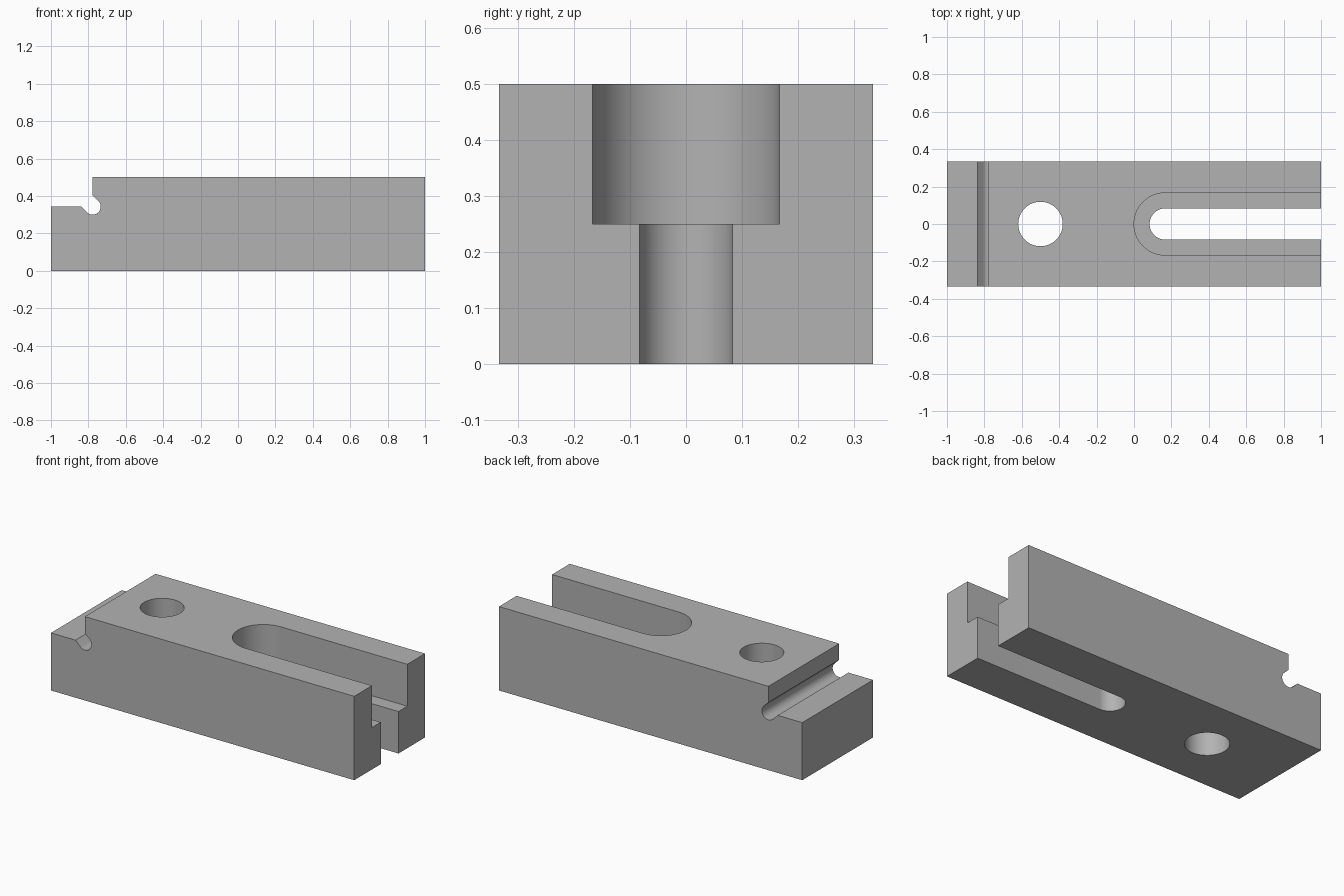
import bpy, bmesh
from math import sin, cos, pi, radians
from mathutils import Vector

cube = bpy.data.objects.get("Cube")
if cube:
    bpy.data.objects.remove(cube, do_unlink=True)

steel = bpy.data.materials.new("plain grey")
steel.use_nodes = True
grey = (0.45, 0.45, 0.45, 1)
steel.diffuse_color = grey
steel.node_tree.nodes["Principled BSDF"].inputs["Base Color"].default_value = grey

LENGTH, WIDTH, HEIGHT = 2, 2 / 3, 0.5


def arc(cx, cy, r, start, end, steps):
    """Points on an arc, angles in degrees."""
    angles = [radians(start + (end - start) * i / steps) for i in range(steps + 1)]
    return [(cx + r * cos(a), cy + r * sin(a)) for a in angles]


def extrude(name, points, direction):
    """Closed prism made from a loop of 3D points."""
    bm = bmesh.new()
    face = bm.faces.new([bm.verts.new(p) for p in points])
    result = bmesh.ops.extrude_face_region(bm, geom=[face])
    moved = [v for v in result["geom"] if isinstance(v, bmesh.types.BMVert)]
    bmesh.ops.translate(bm, verts=moved, vec=Vector(direction))
    bmesh.ops.recalc_face_normals(bm, faces=bm.faces)
    mesh = bpy.data.meshes.new(name)
    bm.to_mesh(mesh)
    bm.free()
    mesh.materials.append(steel)
    obj = bpy.data.objects.new(name, mesh)
    bpy.context.collection.objects.link(obj)
    return obj


# Block side profile with stepped end and rounded relief groove
step_x, step_z, groove_r = -0.777, 0.343, 0.043
reach = groove_r * 2 ** 0.5
profile = [(-LENGTH / 2, 0), (LENGTH / 2, 0), (LENGTH / 2, HEIGHT),
           (step_x, HEIGHT), (step_x, step_z + reach)]
profile += arc(step_x, step_z, groove_r, 45, -135, 24)
profile += [(step_x - reach, step_z), (-LENGTH / 2, step_z)]
block = extrude("clamp_block", [(x, -WIDTH / 2, z) for x, z in profile], (0, WIDTH, 0))


def cut(name, outline, bottom, top):
    """Cut a vertical prism out of the block."""
    cutter = extrude(name, [(x, y, bottom) for x, y in outline], (0, 0, top - bottom))
    cutter.hide_render = True
    mod = block.modifiers.new(name, "BOOLEAN")
    mod.operation = "DIFFERENCE"
    mod.solver = "EXACT"
    mod.object = cutter
    bpy.context.view_layer.objects.active = block
    bpy.ops.object.modifier_apply(modifier=name)
    bpy.data.objects.remove(cutter, do_unlink=True)


def slot(r):
    """Round-ended slot open at the right-hand end of the length."""
    return [(1.1, r)] + arc(1 / 6, 0, r, 90, 270, 32) + [(1.1, -r)]


# Through hole, then the wide upper slot and narrow lower slot
cut("round_hole", arc(-0.5, 0, 0.119, 0, 360, 64)[:-1], -0.1, 0.6)
cut("upper_slot", slot(1 / 6), HEIGHT / 2, 0.6)
cut("lower_slot", slot(1 / 12), -0.1, 0.4)

# Smooth the curved walls, keep machined edges sharp
bpy.ops.object.select_all(action="DESELECT")
block.select_set(True)
bpy.context.view_layer.objects.active = block
bpy.ops.object.shade_smooth_by_angle(angle=radians(30))
